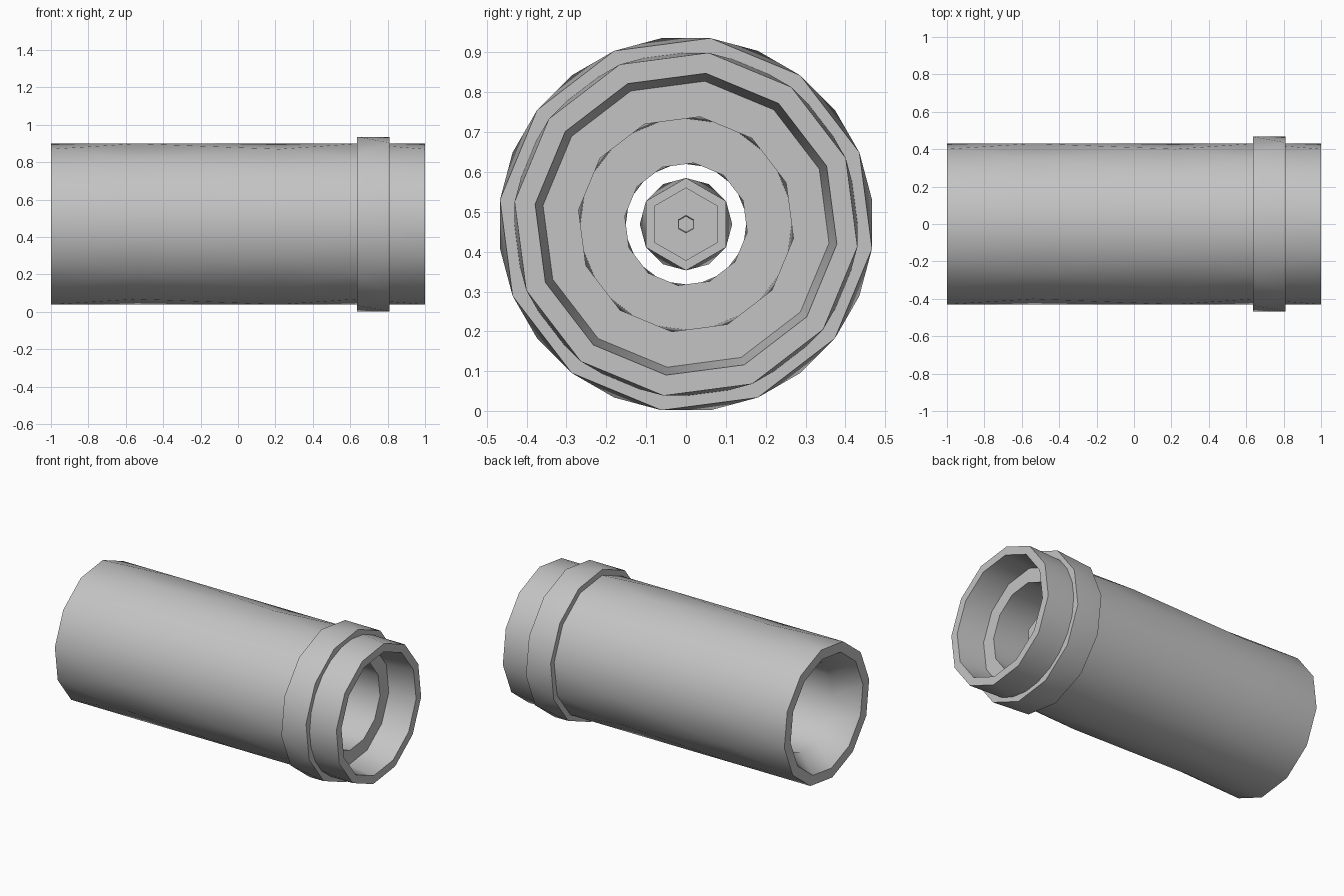
import bpy, bmesh, math

if "Cube" in bpy.data.objects:
    bpy.data.objects.remove(bpy.data.objects["Cube"])

AXIS_Z = 0.469

grey = bpy.data.materials.new("light grey")
grey.use_nodes = True
grey.diffuse_color = (0.55, 0.55, 0.55, 1)
grey.node_tree.nodes["Principled BSDF"].inputs["Base Color"].default_value = (0.55, 0.55, 0.55, 1)


def turned(name, profile, sides, start, closed):
    """Turn (x, radius, twist) points about the x axis; twist shifts a ring by half a side."""
    bm = bmesh.new()
    rings = []
    for x, r, twist in profile:
        ring = []
        for i in range(sides):
            a = math.radians(start) + (i - twist / 2) * math.tau / sides
            ring.append(bm.verts.new((x, r * math.cos(a), AXIS_Z + r * math.sin(a))))
        rings.append(ring)

    count = len(profile)
    for k in range(count if closed else count - 1):
        n = (k + 1) % count
        a, b = rings[k], rings[n]
        ta, tb = profile[k][2], profile[n][2]
        for i in range(sides):
            j = (i + 1) % sides
            if ta == tb:
                bm.faces.new((a[i], a[j], b[j], b[i]))
            elif ta < tb:
                bm.faces.new((a[i], a[j], b[j]))
                bm.faces.new((a[i], b[j], b[i]))
            else:
                bm.faces.new((a[i], a[j], b[i]))
                bm.faces.new((a[j], b[j], b[i]))
    if not closed:
        bm.faces.new(rings[0])
        bm.faces.new(rings[-1])

    bmesh.ops.recalc_face_normals(bm, faces=bm.faces)
    mesh = bpy.data.meshes.new(name)
    bm.to_mesh(mesh)
    bm.free()
    mesh.materials.append(grey)
    obj = bpy.data.objects.new(name, mesh)
    bpy.context.collection.objects.link(obj)
    bpy.ops.object.select_all(action="DESELECT")
    obj.select_set(True)
    bpy.context.view_layer.objects.active = obj
    bpy.ops.object.shade_smooth_by_angle(angle=math.radians(35))
    return obj


# Tube wall: outer skin, flared rear mouth, inner partition, front ledge and lip
turned("main_tube", [
    (1, 0.434, 0), (0.64, 0.434, 1), (0.22, 0.434, 0), (-0.54, 0.434, 1), (-1, 0.434, 0),
    (-1, 0.37, 0), (-0.85, 0.28, 1), (0.1, 0.28, 0),
    (0.1, 0.155, 1), (0.2, 0.155, 0),
    (0.2, 0.272, 1), (0.82, 0.272, 0), (0.82, 0.362, 0), (1, 0.382, 0),
], 12, 22.5, True)

# Raised band near the front
turned("collar", [
    (0.81, 0.471, 0), (0.635, 0.471, 1), (0.635, 0.41, 1), (0.81, 0.41, 0),
], 12, 22.5, True)

# Stepped core with a small socket in its tip
turned("centre_core", [
    (0.68, 0.02, 0), (0.72, 0.022, 0), (0.72, 0.092, 0),
    (0.69, 0.092, 0), (0.69, 0.116, 0), (0.1, 0.116, 1),
], 6, 90, False)
